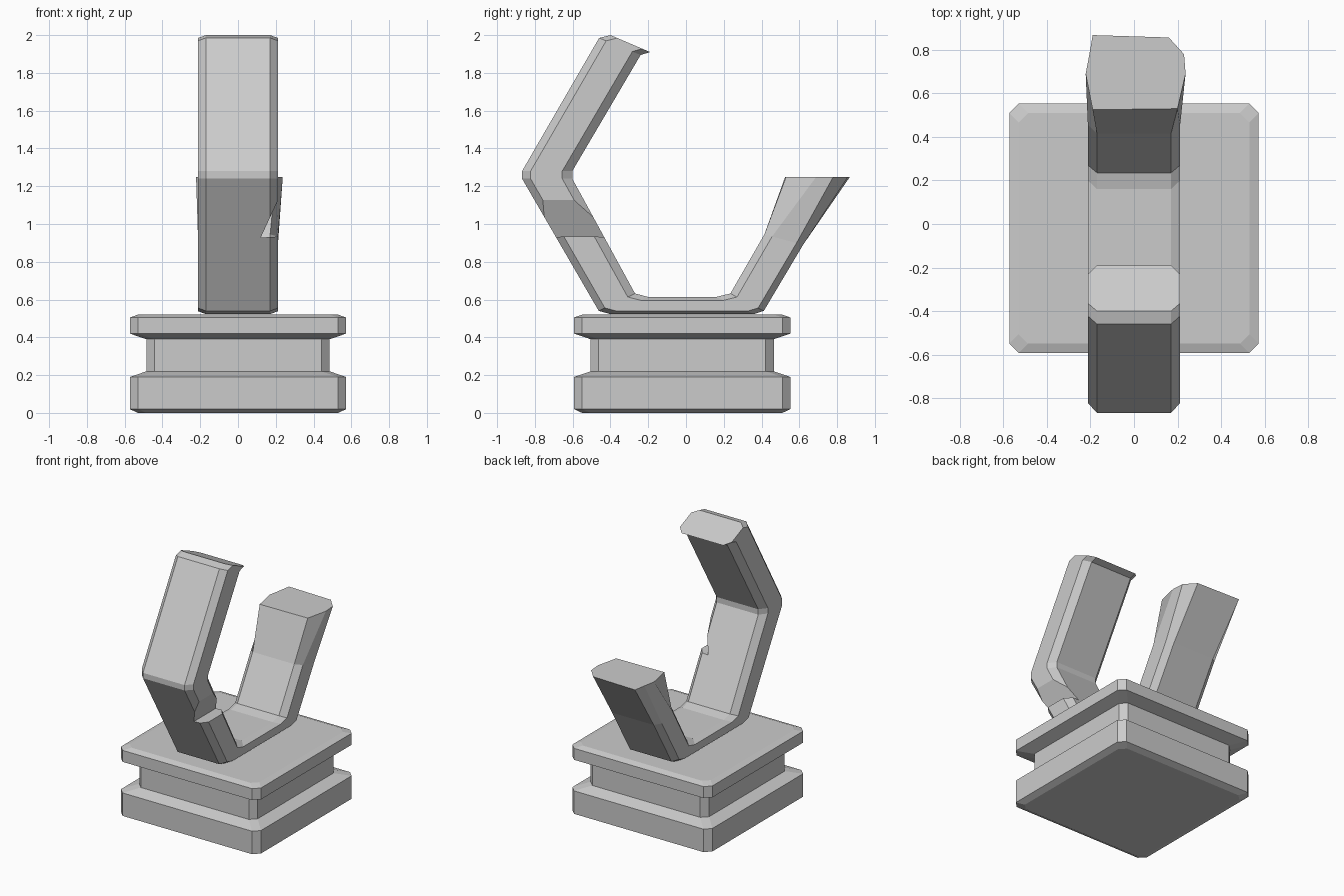
import bpy, bmesh

if "Cube" in bpy.data.objects:
    bpy.data.objects.remove(bpy.data.objects["Cube"])


def loft(name, sections):
    """Skin equal-length rings of points and cap both ends."""
    bm = bmesh.new()
    rings = [[bm.verts.new(p) for p in s] for s in sections]
    n = len(rings[0])
    for a, b in zip(rings, rings[1:]):
        for i in range(n):
            j = (i + 1) % n
            bm.faces.new((a[i], a[j], b[j], b[i]))
    bm.faces.new(rings[0])
    bm.faces.new(rings[-1])
    bmesh.ops.recalc_face_normals(bm, faces=bm.faces)
    me = bpy.data.meshes.new(name)
    bm.to_mesh(me)
    bm.free()
    ob = bpy.data.objects.new(name, me)
    bpy.context.collection.objects.link(ob)
    return ob


def square(h, z, c=0.043, cy=-0.02):
    """Square ring with chamfered corners."""
    k = h - c
    pts = [(-k, -h), (k, -h), (h, -k), (h, k), (k, h), (-k, h), (-h, k), (-h, -k)]
    return [(x, y + cy, z) for x, y in pts]


def bar(outer, inner):
    """Chamfered bar section between an outer and an inner (y, z) point."""
    def at(x, t):
        return (x, outer[0] + (inner[0] - outer[0]) * t,
                outer[1] + (inner[1] - outer[1]) * t)
    return [at(-.17, 0), at(.17, 0), at(.212, .17), at(.212, .8),
            at(.17, 1), at(-.17, 1), at(-.212, .8), at(-.212, .17)]


# Grooved plinth
loft("plinth", [square(h, z) for h, z in (
    (.53, 0), (.573, .02), (.573, .19), (.485, .22),
    (.485, .39), (.573, .42), (.573, .505), (.53, .52))])

# Broken hexagonal ring: tall arm, floor, short arm
stations = [
    ((-.40, 2.0), (-.19, 1.91)), ((-.46, 1.985), (-.24, 1.895)),
    ((-.868, 1.28), (-.602, 1.28)), ((-.868, 1.24), (-.602, 1.24)),
    ((-.462, .54), (-.27, .632)), ((-.40, .523), (-.20, .614)),
    ((.36, .523), (.16, .614)), ((.412, .54), (.235, .632)),
    ((.62, .89), (.415, .945))]
sections = [bar(o, i) for o, i in stations]

# Ragged flat end of the short arm
end = [(-.19, .868), (.16, .857), (.23, .78), (.237, .69),
       (.20, .53), (-.19, .525), (-.222, .69), (-.205, .78)]
sections.append([(x, y, 1.25) for x, y in end])
ring = loft("broken_ring", sections)

# Chip knocked out of one edge of the tall arm
wedge = [(.12, .928), (.32, .94), (.32, 1.36)]
cutter = loft("chip_cutter", [[(x, y, z) for x, z in wedge] for y in (-1, -.2)])
cutter.hide_render = True
mod = ring.modifiers.new("chip", 'BOOLEAN')
mod.operation = 'DIFFERENCE'
mod.solver = 'EXACT'
mod.object = cutter
bpy.context.view_layer.objects.active = ring
bpy.ops.object.modifier_apply(modifier=mod.name)
bpy.data.objects.remove(cutter)
